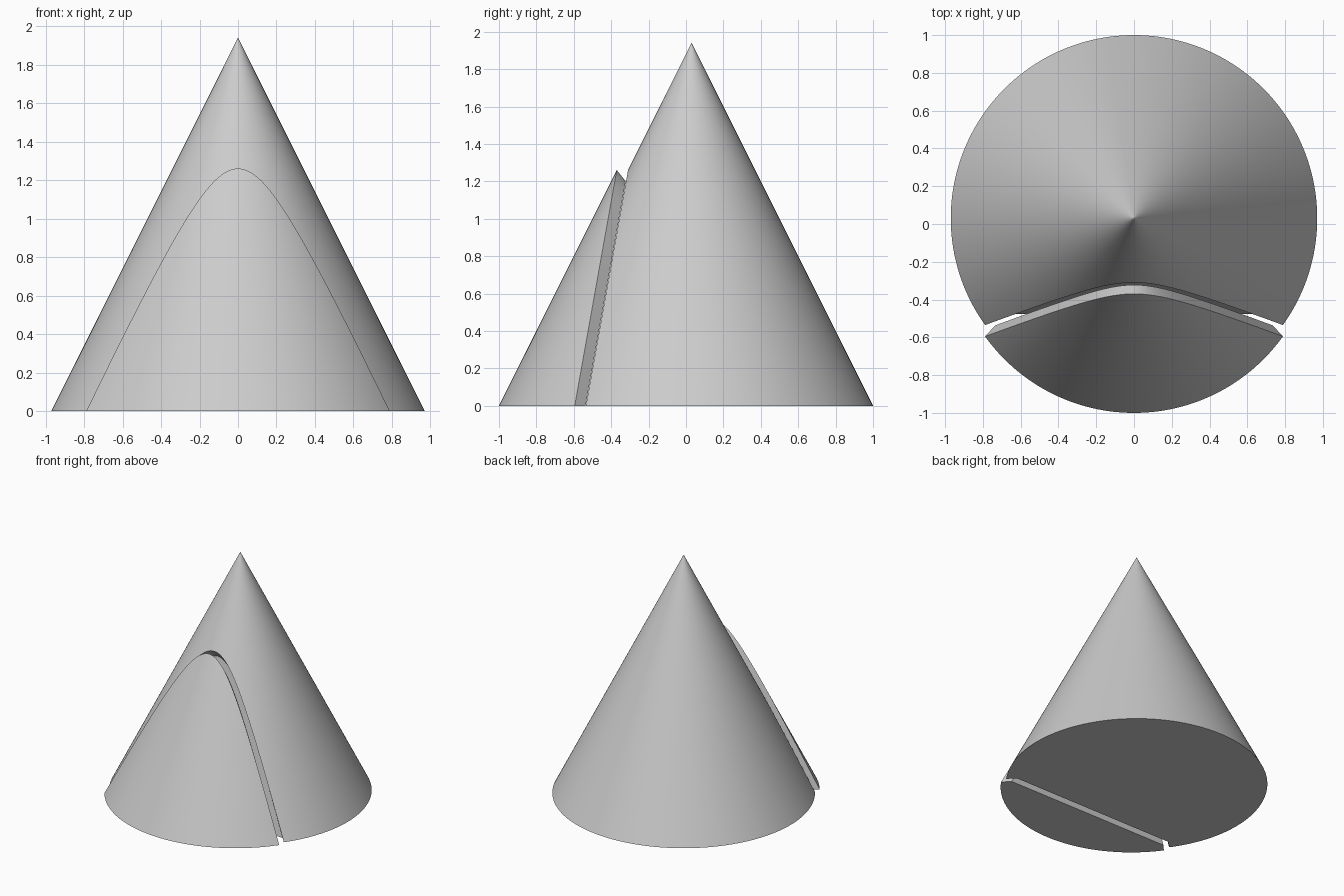
import bpy, bmesh, math
from mathutils import Vector

cube = bpy.data.objects.get("Cube")
if cube:
    bpy.data.objects.remove(cube, do_unlink=True)

R, H = 0.97, 1.94            # full cone
CUT, SLOPE = 0.565, 0.1786   # tilted cutting plane: y = -CUT + SLOPE * z
STEP, R_IN = 0.058, 0.893    # depth of the tapered rim and its inner cone
SHIFT = 0.03                 # each piece moves this far from the middle
SEGS = 96

grey = bpy.data.materials.new("plain_grey")
grey.use_nodes = True
colour = (0.6, 0.6, 0.6, 1)
grey.diffuse_color = colour
grey.node_tree.nodes["Principled BSDF"].inputs["Base Color"].default_value = colour


def on_cone(angle, radius, z):
    """Point on a cone of the given base radius; angle 0 faces the front."""
    r = radius - z * R / H
    return Vector((r * math.sin(angle), -r * math.cos(angle), z))


def section(radius, cut):
    """Curve where the tilted plane meets a cone."""
    limit = math.acos(cut / radius)
    points = []
    for i in range(SEGS + 1):
        a = limit * (2 * i / SEGS - 1)
        c = math.cos(a)
        z = max(0, (radius * c - cut) / (c * R / H - SLOPE))
        points.append(on_cone(a, radius, z))
    return points


def arc(start, end, z, count):
    return [on_cone(start + (end - start) * i / count, R, z) for i in range(count + 1)]


def strip(bm, lower, upper):
    """Skin two matching rows, skipping repeated corners."""
    for a, b, c, d in zip(lower, lower[1:], upper[1:], upper):
        face = list(dict.fromkeys((a, b, c, d)))
        bm.faces.new(face)


def finish(bm, name, y):
    bmesh.ops.recalc_face_normals(bm, faces=bm.faces)
    mesh = bpy.data.meshes.new(name)
    bm.to_mesh(mesh)
    bm.free()
    mesh.materials.append(grey)
    obj = bpy.data.objects.new(name, mesh)
    obj.location.y = y
    bpy.context.collection.objects.link(obj)
    bpy.ops.object.select_all(action='DESELECT')
    obj.select_set(True)
    bpy.context.view_layer.objects.active = obj
    bpy.ops.object.shade_smooth_by_angle(angle=math.radians(25))


def add(bm, points):
    return [bm.verts.new(p) for p in points]


edge_curve = section(R, CUT)
inner_curve = section(R_IN, CUT - STEP)
limit = math.acos(CUT / R)

# Front slice: outer skin, tapered rim, raised cut face and base
bm = bmesh.new()
edge, inner = add(bm, edge_curve), add(bm, inner_curve)
ground = [edge[0]] + add(bm, arc(-limit, limit, 0, SEGS)[1:-1]) + [edge[-1]]
strip(bm, ground, edge)
strip(bm, edge, inner)
bm.faces.new(inner)
bm.faces.new(ground + [inner[-1], inner[0]])
finish(bm, "front_slice", -SHIFT)

# Main cone: same rim and cut face, recessed to match the slice
bm = bmesh.new()
edge, inner = add(bm, edge_curve), add(bm, inner_curve)
back = 2 * math.pi - limit
ground = [edge[-1]] + add(bm, arc(limit, back, 0, 2 * SEGS)[1:-1]) + [edge[0]]
tip_z = H * 0.995
tip_front = add(bm, arc(-limit, limit, tip_z, SEGS))
tip_back = [tip_front[-1]] + add(bm, arc(limit, back, tip_z, 2 * SEGS)[1:-1]) + [tip_front[0]]
apex = bm.verts.new((0, 0, H))
strip(bm, edge, tip_front)
strip(bm, ground, tip_back)
for row in (tip_front, tip_back):
    strip(bm, row, [apex] * len(row))
strip(bm, edge, inner)
bm.faces.new(inner)
bm.faces.new(ground + [inner[0], inner[-1]])
finish(bm, "main_cone", SHIFT)
